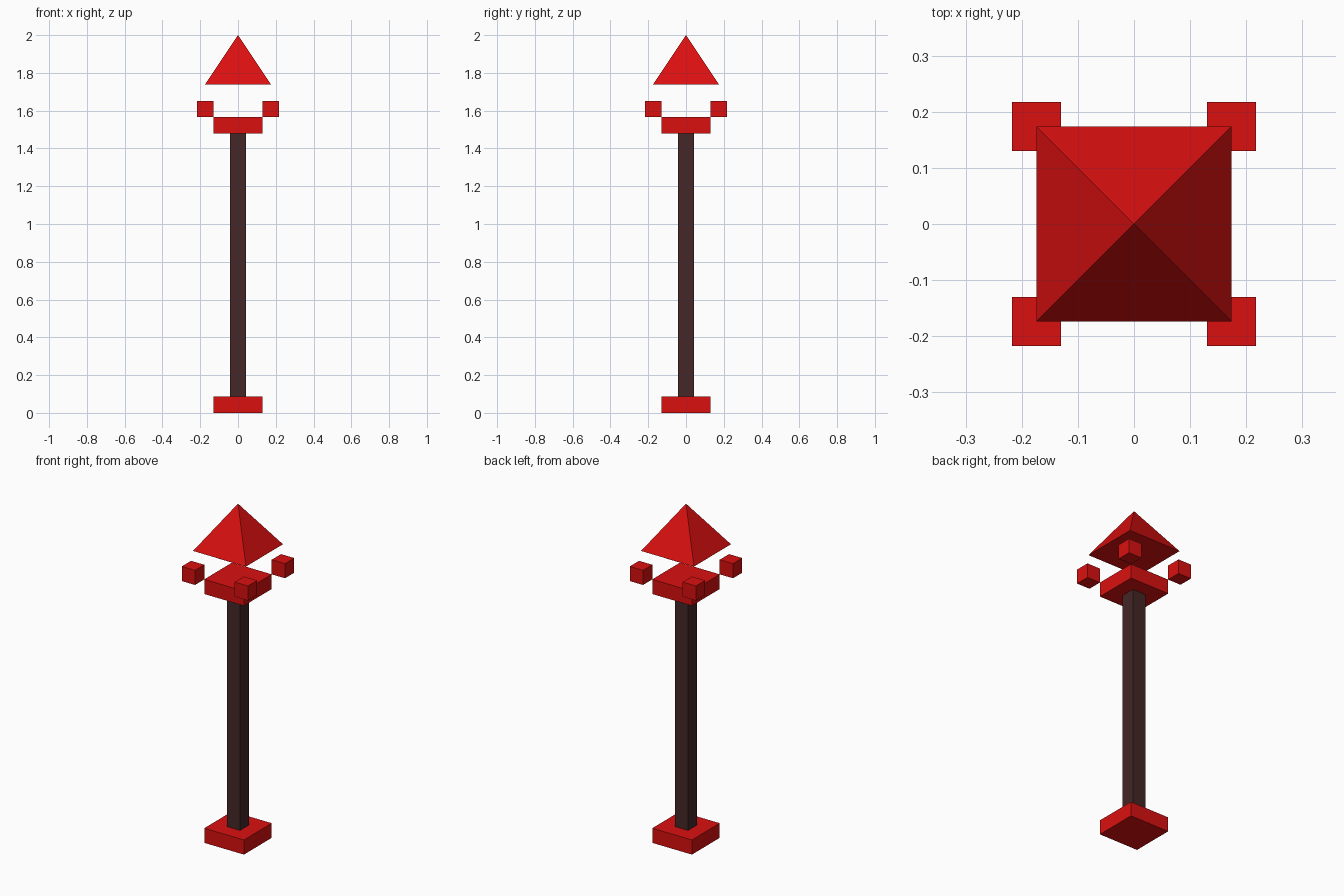
import bpy
import bmesh
import math

if "Cube" in bpy.data.objects:
    bpy.data.objects.remove(bpy.data.objects["Cube"])

U = 2 / 23  # the lamp post sits on a regular grid of 23 units


def material(name, rgb):
    m = bpy.data.materials.new(name)
    m.diffuse_color = (*rgb, 1)
    m.use_nodes = True
    m.node_tree.nodes["Principled BSDF"].inputs["Base Color"].default_value = m.diffuse_color
    return m


red = material("red", (0.70, 0.005, 0.005))
brown = material("dark brown", (0.060, 0.020, 0.020))


def finish(name, bm, mat):
    mesh = bpy.data.meshes.new(name)
    bm.to_mesh(mesh)
    bm.free()
    mesh.materials.append(mat)
    obj = bpy.data.objects.new(name, mesh)
    bpy.context.collection.objects.link(obj)
    return obj


def box(name, width, z0, z1, mat, x=0, y=0):
    """Square box, sizes in grid units, from height z0 to z1."""
    bm = bmesh.new()
    bmesh.ops.create_cube(bm, size=1)
    bmesh.ops.scale(bm, vec=(width * U, width * U, (z1 - z0) * U), verts=bm.verts)
    bmesh.ops.translate(bm, vec=(x * U, y * U, (z0 + z1) / 2 * U), verts=bm.verts)
    return finish(name, bm, mat)


# Base, pole and collar
box("base", 3, 0, 1, red)
box("pole", 1, 1, 17, brown)
box("collar", 3, 17, 18, red)

# Four corner blocks around the open lamp space
for side_y, y in (("front", -2), ("back", 2)):
    for side_x, x in (("left", -2), ("right", 2)):
        box(f"corner_block_{side_y}_{side_x}", 1, 18, 19, red, x, y)

# Floating pyramid roof, with closed underside
bm = bmesh.new()
corners = [bm.verts.new((x * U, y * U, 20 * U))
           for x, y in ((-2, -2), (2, -2), (2, 2), (-2, 2))]
bm.faces.new(corners[::-1])
apex = bm.verts.new((0, 0, 23 * U))
for i in range(4):
    bm.faces.new((corners[i], corners[(i + 1) % 4], apex))
finish("roof", bm, red)
